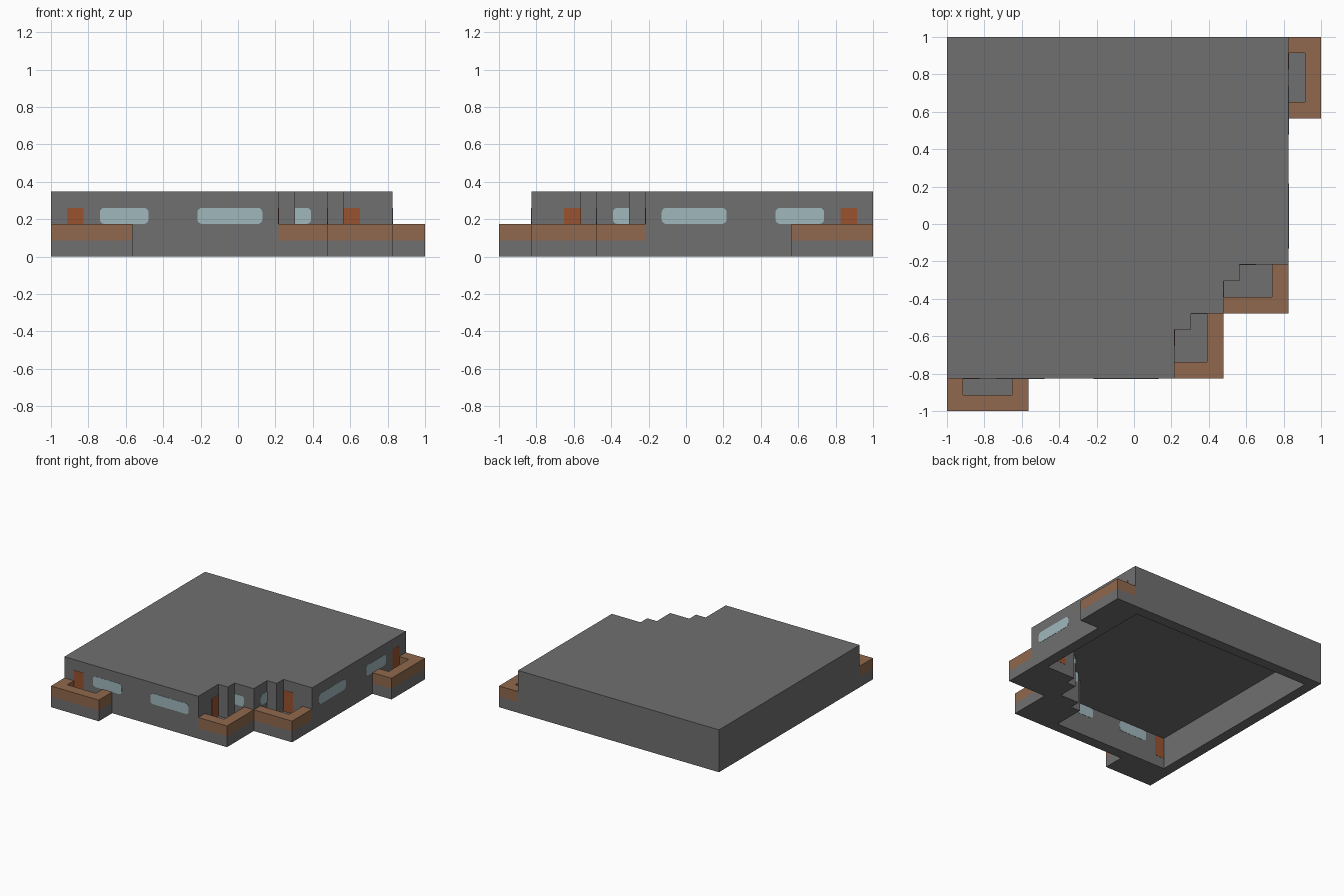
import bpy
import bmesh
from mathutils import Vector

cube = bpy.data.objects.get("Cube")
if cube:
    bpy.data.objects.remove(cube, do_unlink=True)

N = 23          # plan is a grid of 23 x 23 modules
U = 2 / N       # one module
PROUD = 0.02    # panels stand this far (in modules) out of the wall


def material(name, rgb):
    m = bpy.data.materials.new(name)
    m.use_nodes = True
    m.diffuse_color = (*rgb, 1)
    m.node_tree.nodes["Principled BSDF"].inputs["Base Color"].default_value = (*rgb, 1)
    return m


GREY = material("concrete grey", (0.16, 0.16, 0.16))
BROWN = material("rail brown", (0.28, 0.14, 0.075))
RUST = material("door rust", (0.32, 0.085, 0.03))
GLASS = material("window pale blue", (0.35, 0.48, 0.51))


def place(x, y, z):
    return Vector((x * U - 1, y * U - 1, z * U))


def finish(name, bm, mat):
    bmesh.ops.recalc_face_normals(bm, faces=bm.faces)
    mesh = bpy.data.meshes.new(name)
    bm.to_mesh(mesh)
    bm.free()
    mesh.materials.append(mat)
    obj = bpy.data.objects.new(name, mesh)
    bpy.context.collection.objects.link(obj)


def box(name, x, y, z, mat, round_axis=None):
    """Box from module ranges; edges along round_axis are rounded."""
    bm = bmesh.new()
    bmesh.ops.create_cube(bm, size=1)
    lo, hi = place(x[0], y[0], z[0]), place(x[1], y[1], z[1])
    for v in bm.verts:
        v.co = Vector(h if c > 0 else l for c, l, h in zip(v.co, lo, hi))
    if round_axis is not None:
        edges = [e for e in bm.edges
                 if abs((e.verts[0].co - e.verts[1].co).normalized()[round_axis]) > 0.9]
        bmesh.ops.bevel(bm, geom=edges, offset=0.3 * U, segments=4,
                        profile=0.5, affect='EDGES')
    finish(name, bm, mat)


def both(name, x, y, z, mat, round_axis=None):
    """Box on the front and its twin across the plan diagonal."""
    box("front_" + name, x, y, z, mat, round_axis)
    twin_axis = None if round_axis is None else 1 - round_axis
    box("left_" + name, (N - y[1], N - y[0]), (N - x[1], N - x[0]), z, mat, twin_axis)


# Building shell: stepped plan, walls and roof one module thick, open below
half = [(0, 23), (0, 2), (14, 2), (14, 5), (15, 5), (15, 6), (17, 6)]
outline = half + [(N - y, N - x) for x, y in reversed(half[1:-1])]
outline = [Vector(p) for p in outline]
outline.remove(Vector((21, 23))) if outline.count(Vector((21, 23))) > 1 else None


def inset(points):
    result = []
    for i, p in enumerate(points):
        a = (p - points[i - 1]).normalized()
        b = (points[(i + 1) % len(points)] - p).normalized()
        result.append(p + Vector((-a.y - b.y, a.x + b.x)))
    return result


bm = bmesh.new()
inner = inset(outline)
loops = [[bm.verts.new(place(p.x, p.y, z)) for p in pts]
         for pts, z in ((outline, 4), (outline, 0), (inner, 0), (inner, 3))]
for a, b in zip(loops, loops[1:]):
    for i in range(len(a)):
        bm.faces.new((a[i - 1], a[i], b[i], b[i - 1]))
bm.faces.new(loops[0])
bm.faces.new(loops[-1])
finish("building_shell", bm, GREY)

# Outer balconies: slab with a rail on three sides
both("balcony_slab", (0, 5), (0, 2), (0, 1), GREY)
both("balcony_rail_long", (0, 5), (0, 1), (1, 2), BROWN)
both("balcony_rail_end_a", (0, 1), (1, 2), (1, 2), BROWN)
both("balcony_rail_end_b", (4, 5), (1, 2), (1, 2), BROWN)

# Corner balconies: slab with an L-shaped rail
both("corner_slab", (14, 17), (2, 6), (0, 1), GREY)
both("corner_rail_long", (16, 17), (2, 6), (1, 2), BROWN)
both("corner_rail_short", (14, 16), (2, 3), (1, 2), BROWN)

# Doors, showing on both faces of the wall
both("balcony_door", (1, 2), (2 - PROUD, 3 + PROUD), (1, 3), RUST)
both("corner_door", (13 - PROUD, 14 + PROUD), (4, 5), (1, 3), RUST)

# Windows, showing on both faces of the wall
for name, x, y in (("small_window", (3, 6), 2),
                   ("wide_window", (9, 13), 2),
                   ("corner_window", (14, 16), 6)):
    both(name, x, (y - PROUD, y + 1 + PROUD), (2, 3), GLASS, 1)
